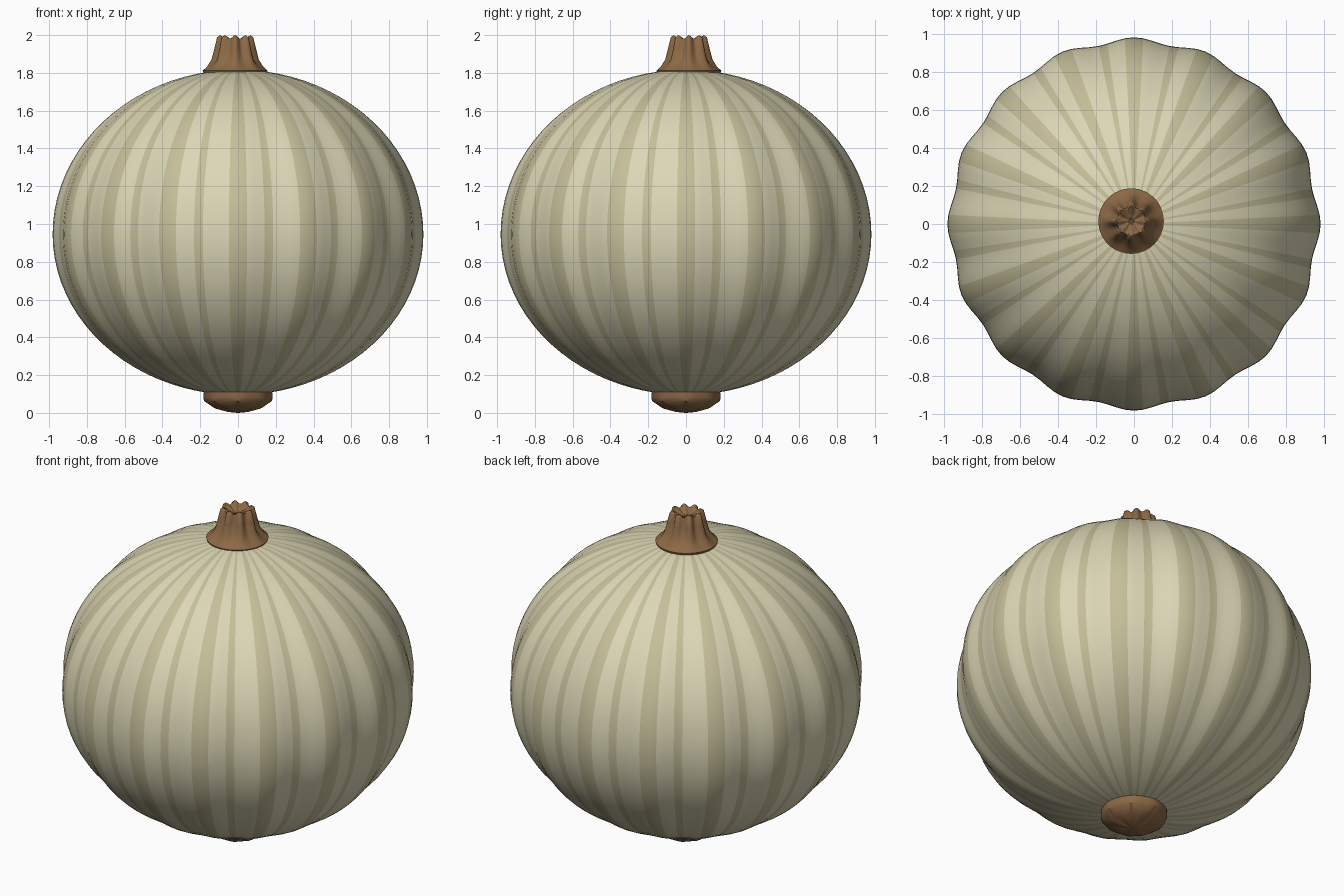
import bpy, bmesh
from math import sin, cos, pi, sqrt

if "Cube" in bpy.data.objects:
    bpy.data.objects.remove(bpy.data.objects["Cube"])


def material(name, color):
    m = bpy.data.materials.new(name)
    m.diffuse_color = (*color, 1)
    m.use_nodes = True
    m.node_tree.nodes["Principled BSDF"].inputs["Base Color"].default_value = m.diffuse_color
    return m


cream = material("cream_skin", (0.72, 0.68, 0.47))
olive = material("stripe_skin", (0.56, 0.52, 0.32))
brown = material("dry_stem", (0.26, 0.14, 0.06))


def ribbed_lathe(name, profile, segments, ribs, mats, pick=lambda s: 0, center=(0, 0)):
    """Spin (radius, z, rib depth, rib height) points; close both ends at a pole."""
    bm = bmesh.new()
    rings = []
    for r, z, depth, lift in profile:
        ring = []
        for s in range(segments):
            a = 2 * pi * s / segments
            wave = cos(ribs * a)
            rr = r * (1 + depth * wave)
            ring.append(bm.verts.new((center[0] + rr * cos(a),
                                      center[1] + rr * sin(a), z + lift * wave)))
        rings.append(ring)
    for low, high in zip(rings, rings[1:]):
        for s in range(segments):
            n = (s + 1) % segments
            f = bm.faces.new((low[s], low[n], high[n], high[s]))
            f.material_index = pick(s)
    bm.faces.new(rings[0][::-1])
    bm.faces.new(rings[-1])
    mesh = bpy.data.meshes.new(name)
    bm.to_mesh(mesh)
    bm.free()
    for m in mats:
        mesh.materials.append(m)
    obj = bpy.data.objects.new(name, mesh)
    bpy.context.collection.objects.link(obj)
    bpy.context.view_layer.objects.active = obj
    obj.select_set(True)
    bpy.ops.object.shade_smooth_by_angle(angle=pi / 4)
    obj.select_set(False)
    return obj


# Squash body: sixteen shallow ribs, striped along crests and grooves
body = []
for i in range(41):
    t = -pi / 2 + 0.07 + (pi - 0.14) * i / 40
    half = 0.872 if t > 0 else 0.85
    body.append((0.968 * cos(t), 0.945 + half * sin(t), 0.014 * sqrt(cos(t)), 0))
ribbed_lathe("squash_body", body, 128, 16, [cream, olive],
             lambda s: 1 if s % 8 in (0, 3, 7) else 0)

# Fluted stem with a flared foot and a sunken tip
stem = [(0.165, 1.79, 0, 0), (0.172, 1.812, 0, 0), (0.145, 1.832, 0.03, 0),
        (0.115, 1.87, 0.09, 0), (0.098, 1.93, 0.12, 0), (0.084, 1.985, 0.14, 0.003),
        (0.07, 1.99, 0.14, 0.01), (0.045, 1.97, 0.12, 0.01), (0.004, 1.955, 0, 0)]
ribbed_lathe("stem", stem, 64, 8, [brown], center=(-0.015, 0.015))

# Blossom scar underneath
scar = [(0.004, 0.0, 0, 0), (0.06, 0.008, 0.03, 0.003), (0.125, 0.025, 0.04, 0.004),
        (0.175, 0.06, 0.03, 0.003), (0.182, 0.085, 0.01, 0), (0.178, 0.14, 0, 0)]
ribbed_lathe("blossom_scar", scar, 64, 8, [brown])
